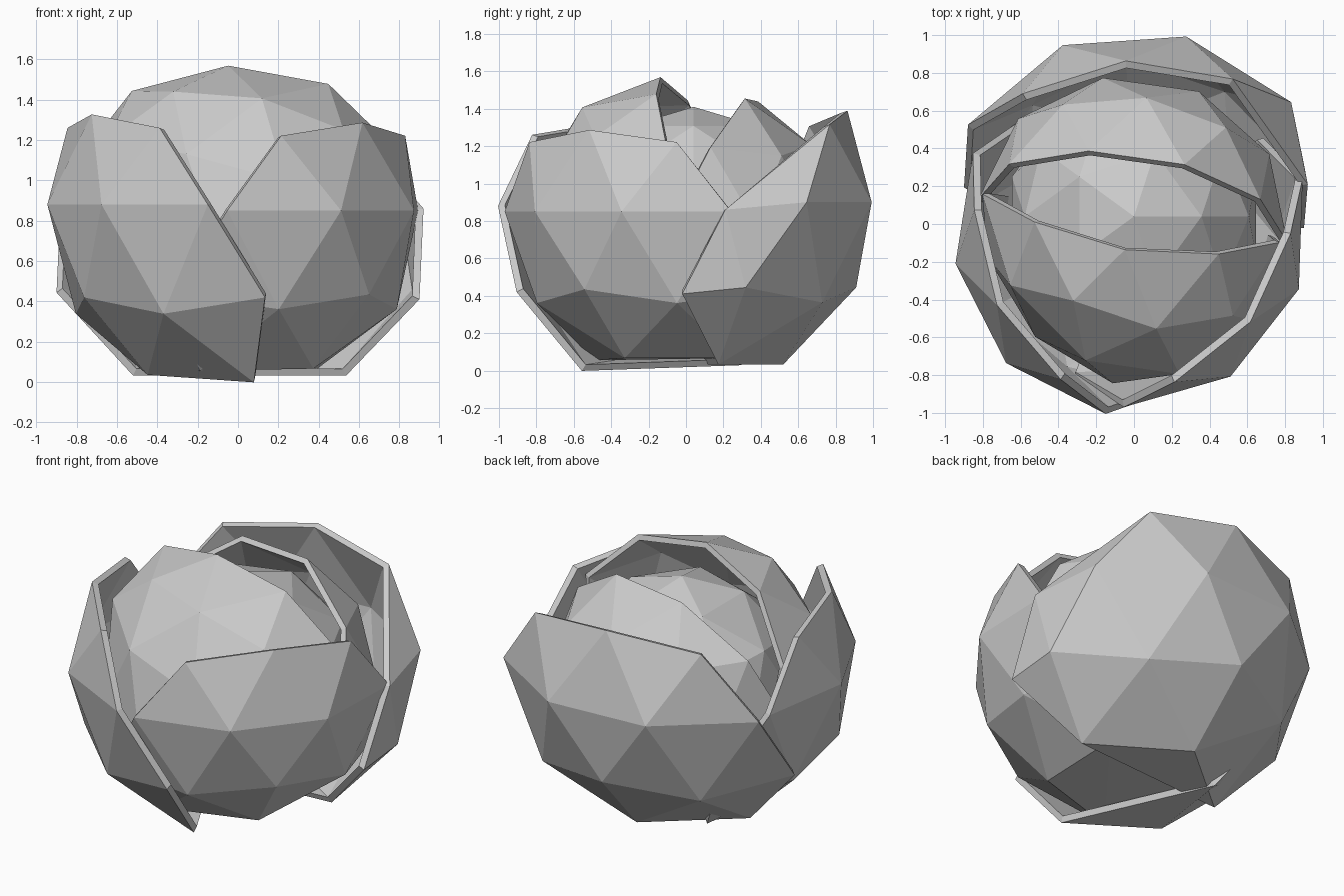
import bpy, bmesh
from math import radians, cos, sin, atan2
from mathutils import Matrix, Vector

if "Cube" in bpy.data.objects:
    bpy.data.objects.remove(bpy.data.objects["Cube"])

grey = bpy.data.materials.new("leaf grey")
grey.use_nodes = True
colour = (0.6, 0.6, 0.6, 1)
grey.diffuse_color = colour
grey.node_tree.nodes["Principled BSDF"].inputs["Base Color"].default_value = colour

MIDDLE = 0.73


def ball():
    bm = bmesh.new()
    bmesh.ops.create_icosphere(bm, subdivisions=2, radius=1)
    return bm


def tuck(p):
    """Shrink the hidden lower half so that it stays inside the outer leaves."""
    depth = max(0, MIDDLE - p.z)
    slim = 1 - 0.16 * min(1, depth / 0.4)
    return Vector((p.x * slim, p.y * slim, p.z + 0.28 * depth))


def finish(bm, name, thickness=0.0):
    bmesh.ops.recalc_face_normals(bm, faces=bm.faces)
    # Keep normals outward so that the leaf thickens inward
    inside = Vector((0, 0, MIDDLE))
    if sum(f.normal.dot(f.calc_center_median() - inside) for f in bm.faces) < 0:
        bmesh.ops.reverse_faces(bm, faces=bm.faces)
    mesh = bpy.data.meshes.new(name)
    bm.to_mesh(mesh)
    bm.free()
    obj = bpy.data.objects.new(name, mesh)
    bpy.context.collection.objects.link(obj)
    mesh.materials.append(grey)
    if thickness:
        solid = obj.modifiers.new("thickness", 'SOLIDIFY')
        solid.thickness = thickness
        solid.offset = -1


def outer_leaf(name, angle, centre, width, upper, lower, slope=0, base=None, flap=None):
    """Cupped leaf: five big triangles of a ball around one low corner."""
    bm = ball()
    apex = next(v.co.copy() for v in bm.verts if abs(v.co.z + 0.447) < 0.01)
    drop = [v for v in bm.verts if v.co.dot(apex) < 0.4 or v.co.z < -0.95]
    bmesh.ops.delete(bm, geom=drop, context='VERTS')
    # Flat base in place of the bottom point
    foot = [v for v in bm.verts if v.co.z < -0.8]
    bm.faces.new(foot)
    turn = Matrix.Rotation(radians(angle) - atan2(apex.y, apex.x), 3, 'Z')
    for v in bm.verts:
        p = turn @ v.co
        p.z *= upper if p.z > 0 else lower
        v.co = Vector((p.x * width, p.y * width, p.z)) + Vector(centre)

    def near(degrees, z):
        r = radians(angle + degrees)
        flat = (1 - z * z) ** 0.5 * width
        target = Vector((flat * cos(r), flat * sin(r), z)) + Vector(centre)
        return min(bm.verts, key=lambda v: (v.co - target).length)

    if base:
        # Base carried on under the heart
        bm.faces.new((near(72, -0.851), near(-72, -0.851), bm.verts.new(base)))
    if flap:
        # Side flap that wraps over the neighbouring leaf
        ring, side = near(-36, 0.447), near(-54, 0)
        low, heel = near(-72, -0.447), near(-72, -0.851)
        top, tip = [bm.verts.new(p) for p in flap]
        for tri in ((ring, side, top), (side, low, top),
                    (top, low, tip), (low, heel, tip)):
            bm.faces.new(tri)
    for v in foot:
        v.co.z += slope * v.co.x
    finish(bm, name, 0.04)


def inner_leaf(name, pole, centre, radius, roll, sweep, lift):
    """Half ball whose round back points along the pole, with bent sides."""
    bm = ball()
    bmesh.ops.delete(bm, geom=[v for v in bm.verts if v.co.z < -0.1], context='VERTS')
    rim = next(v.co.copy() for v in bm.verts if abs(v.co.z) < 0.01)
    z = Vector(pole).normalized()
    x = (Vector((0, 0, 1)) - z * z.z).normalized()
    frame = Matrix((x, z.cross(x), z)).transposed()
    turn = Matrix.Rotation(radians(roll) - atan2(rim.y, rim.x), 3, 'Z')
    for v in bm.verts:
        p = turn @ v.co * radius
        p.z *= 0.9
        p = frame @ p + Vector(centre)
        p.y += sweep * p.x ** 2
        if p.z > MIDDLE:
            p.z += lift * p.x ** 2
        v.co = tuck(p)
    finish(bm, name, 0.035)


# Solid heart
heart = ball()
for v in heart.verts:
    v.co = tuck(v.co * 0.68 + Vector((0, 0.04, 0.73)))
finish(heart, "heart")

# Two inner leaves
inner_leaf("inner_front_leaf", (-0.15, -0.98, -0.04), (0, -0.11, 0.73), 0.84, 3, 0.24, 0.22)
inner_leaf("inner_back_leaf", (0.14, 0.9, -0.42), (-0.01, 0.02, 0.73), 0.83, 16, 0, 0)

# Three outer leaves
outer_leaf("outer_right_leaf", -153, (0.0, -0.06, 0.88), 0.957, 0.85, 1.03, slope=-0.07)
outer_leaf("outer_left_leaf", -38, (-0.02, -0.02, 0.85), 0.95, 0.83, 0.93,
           slope=0.02, base=(-0.3, 0.25, 0.08))
outer_leaf("outer_back_leaf", 94, (0.02, -0.036, 0.9), 1.06, 0.93, 1.02,
           flap=((0.92, 0.21, 0.86), (0.9, -0.02, 0.41)))
